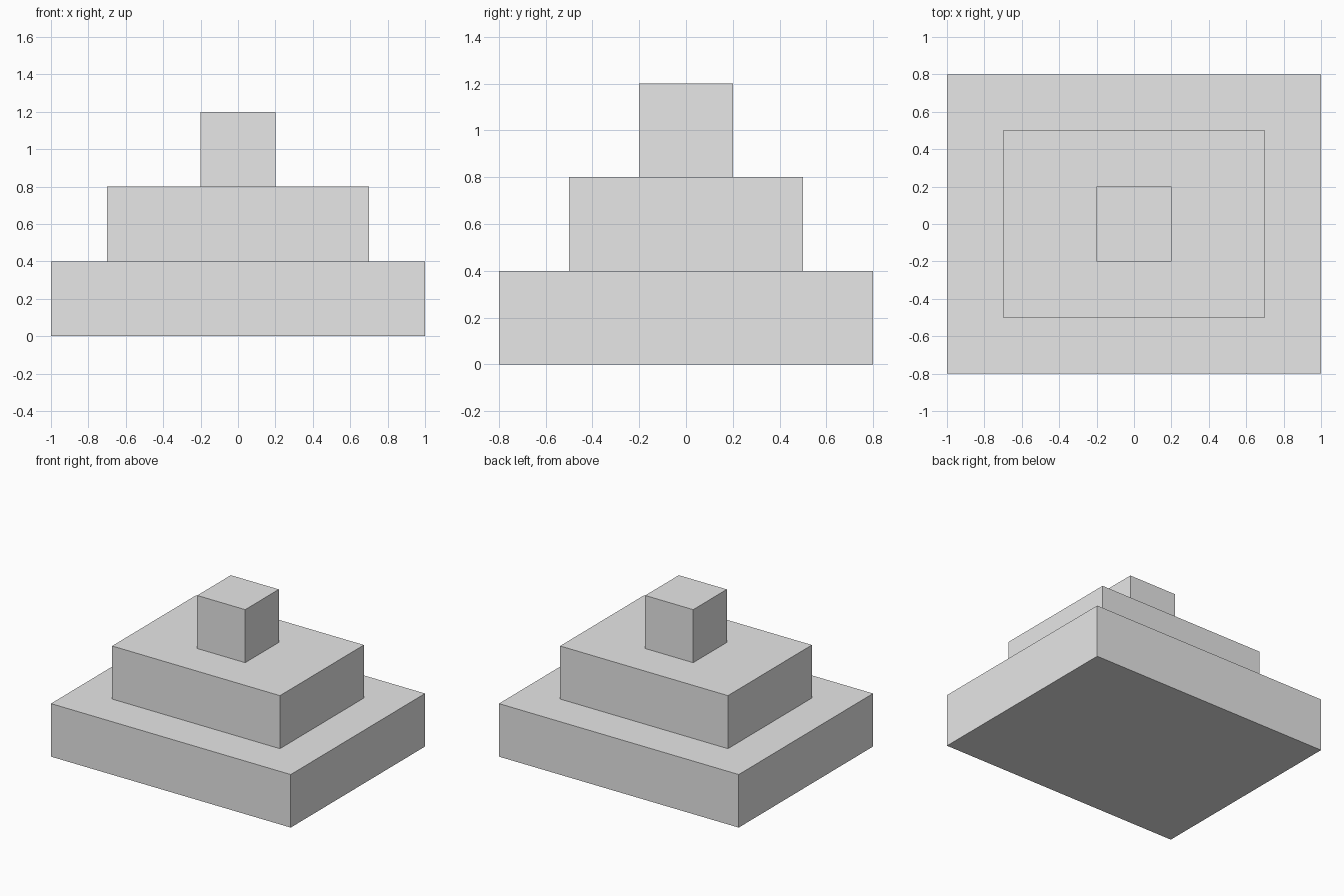
import bpy

# Remove the default cube
old = bpy.data.objects.get("Cube")
if old:
    bpy.data.objects.remove(old, do_unlink=True)

# Single plain grey
GREY = (0.8, 0.8, 0.8, 1.0)
grey = bpy.data.materials.new("light_grey")
grey.use_nodes = True
grey.diffuse_color = GREY
grey.node_tree.nodes["Principled BSDF"].inputs["Base Color"].default_value = GREY

TIER_HEIGHT = 0.4


def add_tier(name, level, width, depth):
    """Add a flat-shaded block standing on the tier below it."""
    bpy.ops.mesh.primitive_cube_add(size=1, location=(0, 0, (level + 0.5) * TIER_HEIGHT))
    tier = bpy.context.object
    tier.name = name
    tier.scale = (width, depth, TIER_HEIGHT)
    bpy.ops.object.transform_apply(location=False, rotation=False, scale=True)
    tier.data.materials.append(grey)


# Stepped tiers, bottom to top
tiers = [
    ("base_tier", 2.0, 1.6),
    ("middle_tier", 1.4, 1.0),
    ("top_block", 0.4, 0.4),
]
for level, (name, width, depth) in enumerate(tiers):
    add_tier(name, level, width, depth)
